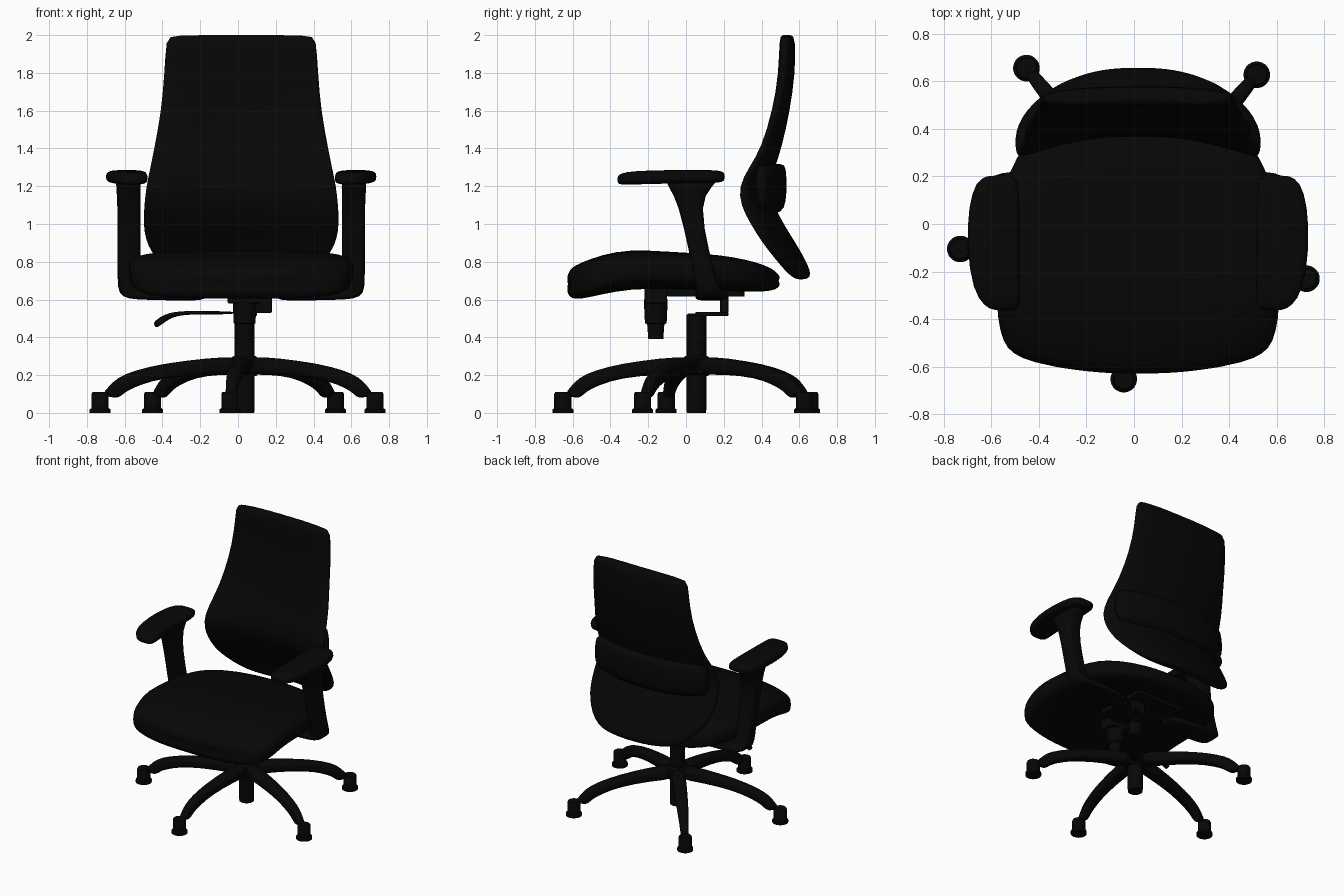
import bpy, bmesh, math
from mathutils import Vector as V

black = bpy.data.materials.new("black")
black.diffuse_color = (0.002, 0.002, 0.002, 1)
CX = 0.017                       # centre line of seat, back and arms


def ring(c, a, b, p=2.0, n=24, bend=(0, 0, 0)):
    """Superellipse section with half axes a and b, bowed along 'bend'."""
    c, a, b, bend = V(c), V(a), V(b), V(bend)
    pts = []
    for i in range(n):
        t = 2 * math.pi * (i + 0.5) / n
        u = math.copysign(abs(math.cos(t)) ** (2 / p), math.cos(t))
        w = math.copysign(abs(math.sin(t)) ** (2 / p), math.sin(t))
        pts.append(c + a * u + b * w + bend * u * u)
    return pts


def loft(name, rings, subdiv=1):
    bm = bmesh.new()
    rows = [[bm.verts.new(p) for p in r] for r in rings]
    n = len(rows[0])
    for r, s in zip(rows, rows[1:]):
        for i in range(n):
            j = (i + 1) % n
            bm.faces.new((r[i], r[j], s[j], s[i]))
    bm.faces.new(rows[0])
    bm.faces.new(rows[-1])
    bmesh.ops.recalc_face_normals(bm, faces=bm.faces)
    me = bpy.data.meshes.new(name)
    bm.to_mesh(me)
    bm.free()
    me.materials.append(black)
    me.shade_smooth()
    ob = bpy.data.objects.new(name, me)
    bpy.context.collection.objects.link(ob)
    if subdiv:
        m = ob.modifiers.new("smooth", 'SUBSURF')
        m.levels = m.render_levels = subdiv
    else:
        me.set_sharp_from_angle(angle=math.radians(35))
    return ob


def turned(name, x, y, profile):
    """Round part from (radius, z) steps."""
    return loft(name, [ring((x, y, z), (r, 0, 0), (0, r, 0)) for r, z in profile], 0)


def box(name, x0, x1, y0, y1, z0, z1):
    bm = bmesh.new()
    bmesh.ops.create_cube(bm, size=1)
    for v in bm.verts:
        v.co = (x0 + (v.co.x + .5) * (x1 - x0), y0 + (v.co.y + .5) * (y1 - y0),
                z0 + (v.co.z + .5) * (z1 - z0))
    bmesh.ops.bevel(bm, geom=bm.edges[:], offset=0.006, segments=2, affect='EDGES', profile=0.5)
    me = bpy.data.meshes.new(name)
    bm.to_mesh(me)
    bm.free()
    me.materials.append(black)
    ob = bpy.data.objects.new(name, me)
    bpy.context.collection.objects.link(ob)


# Seat cushion: y, top, bottom, half width, bow of the section
seat = [(-.632, .71, .655, .25, .01), (-.63, .735, .63, .45, .05), (-.615, .768, .606, .53, .07),
        (-.57, .793, .60, .57, .075),
        (-.45, .838, .628, .592, .05), (-.3, .866, .656, .597, .02), (-.1, .854, .658, .594, 0),
        (.1, .843, .648, .575, 0), (.25, .827, .643, .54, -.02), (.38, .797, .641, .48, -.05),
        (.46, .767, .645, .41, -.07), (.495, .735, .662, .33, -.06), (.503, .712, .685, .18, -.02)]
loft("seat", [ring((CX, y, (t + b) / 2), (w, 0, 0), (0, 0, (t - b) / 2), 3.8, 32, (0, bow, 0))
              for y, t, b, w, bow in seat])

# Backrest: z, rear y at centre, thickness, half width, forward wrap of the sides
back = [(2.002, .56, .05, .375, .01), (1.985, .58, .085, .398, .012), (1.8, .58, .085, .408, .018),
        (1.6, .552, .08, .424, .035), (1.4, .510, .075, .462, .06), (1.3, .475, .078, .482, .09),
        (1.2, .452, .085, .504, .118), (1.1, .47, .088, .515, .125), (1.0, .525, .09, .52, .125),
        (.92, .575, .09, .508, .125), (.85, .617, .09, .478, .115), (.78, .652, .09, .415, .09),
        (.735, .665, .09, .34, .06), (.705, .65, .05, .24, .03)]
loft("backrest", [ring((CX, y - t / 2, z), (w, 0, 0), (0, t / 2, 0), 3.2, 32, (0, -f, 0))
                  for z, y, t, w, f in back])

# Lumbar band on the rear of the back, fading into the shell at its lower edge
lumbar = [(1.32, .525, .05, .44), (1.305, .54, .085, .465), (1.2, .545, .10, .48),
          (1.12, .54, .08, .475), (1.05, .522, .045, .45)]
loft("lumbar_band", [ring((CX, y - t / 2, z), (w, 0, 0), (0, t / 2, 0), 4, 32, (0, -.105, 0))
                     for z, y, t, w in lumbar])

# Armrests
pad = [(-.364, .04, .565, 1.234, .018), (-.347, .075, .57, 1.238, .031), (-.28, .10, .595, 1.245, .036),
       (-.1, .111, .61, 1.25, .036), (.08, .108, .605, 1.251, .035), (.178, .09, .592, 1.251, .034),
       (.206, .055, .58, 1.25, .022)]
# post: outer x, z, inner x, z, centre y, half depth
post = [(.667, 1.235, .53, 1.235, .03, .15), (.662, 1.20, .532, 1.20, .022, .115),
        (.655, 1.11, .533, 1.11, .015, .055), (.655, .85, .533, .85, .07, .053),
        (.655, .70, .533, .70, .105, .058), (.650, .63, .545, .655, .125, .068),
        (.60, .602, .53, .645, .135, .083), (.50, .598, .50, .645, .135, .087),
        (.15, .59, .15, .64, .135, .087)]
for side, s in (("left", -1), ("right", 1)):
    loft(side + "_arm_pad", [ring((CX + s * x, y, z), (w, 0, 0), (0, 0, h), 3.4)
                             for y, w, x, z, h in pad])
    loft(side + "_arm_post", [ring((CX + s * (a + c) / 2, y, (b + d) / 2),
                                   (s * (a - c) / 2, 0, (b - d) / 2), (0, h, 0), 4)
                              for a, b, c, d, y, h in post])

# Tilt mechanism under the seat
box("seat_plate", CX - .2, CX + .2, -.1, .31, .615, .67)
box("mechanism_block", -.055, .12, -.22, -.10, .58, .67)
box("lever_bracket", .09, .18, .18, .225, .53, .63)
box("column_plate", .0, .10, .05, .225, .512, .535)
turned("tension_knob", .035, -.16, [(.04, .39), (.046, .47), (.058, .475), (.064, .60)])

# Height lever, reaching out and down to the left
lever = [(.0, -.16, .53, .009), (-.2, -.16, .53, .009), (-.29, -.16, .53, .010), (-.36, -.16, .518, .013),
         (-.405, -.16, .49, .018), (-.435, -.16, .468, .016), (-.442, -.16, .462, .010)]
loft("height_lever", [ring((x, y, z), (0, .022, 0), (-.5 * h, 0, h), 2, 12) for x, y, z, h in lever])

# Gas column
BX, BY = .035, .055
turned("column", BX, BY, [(.051, 0), (.053, .02), (.053, .515), (.045, .525)])
turned("hub", BX, BY, [(.06, .195), (.08, .21), (.08, .285), (.06, .30)])

# Five legs with casters; leg section: top r, z, bottom r, z, half width
leg = [(0, .305, 0, .195, .052), (.2, .290, .2, .205, .05), (.42, .262, .42, .185, .044),
       (.57, .225, .54, .148, .038), (.655, .188, .61, .115, .033), (.70, .14, .635, .09, .03),
       (.74, .095, .665, .075, .028)]
casters = [(-.73, -.105), (.725, -.23), (-.043, -.652), (-.452, .655), (.516, .627)]
for i, (x, y) in enumerate(casters, 1):
    d = V((x - BX, y - BY, 0))
    k = d.length / .745
    d.normalize()
    side = V((-d.y, d.x, 0))
    o = V((BX, BY, 0))
    rings = []
    for rt, zt, rb, zb, w in leg:
        top, bot = o + d * rt * k + V((0, 0, zt)), o + d * rb * k + V((0, 0, zb))
        rings.append(ring((top + bot) / 2, side * w, (top - bot) / 2, 3, 16))
    loft(f"leg_{i}", rings)
    turned(f"caster_{i}", x, y, [(.056, 0), (.056, .018), (.046, .025), (.046, .10), (.041, .11)])
